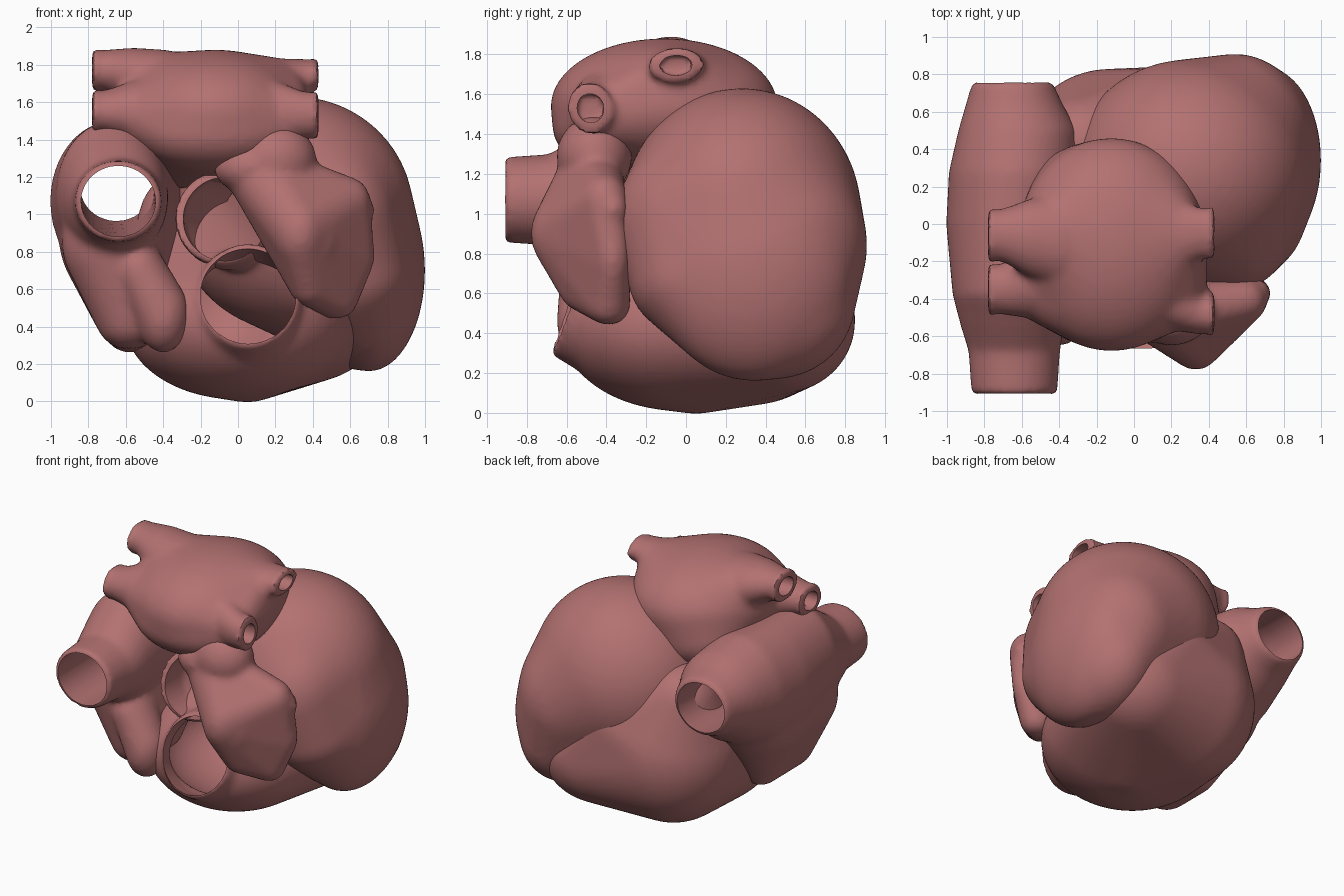
import bpy, bmesh, math
from mathutils import Vector, Matrix

if "Cube" in bpy.data.objects:
    bpy.data.objects.remove(bpy.data.objects["Cube"])

mat = bpy.data.materials.new("muscle")
mat.diffuse_color = (0.45, 0.165, 0.165, 1)
mat.use_nodes = True
mat.node_tree.nodes["Principled BSDF"].inputs["Base Color"].default_value = mat.diffuse_color


def blob(c, r, rz=0, ry=0):
    """Ellipsoid, optionally turned about z and y (degrees)."""
    def add(bm):
        m = (Matrix.Translation(c) @ Matrix.Rotation(math.radians(rz), 4, 'Z')
             @ Matrix.Rotation(math.radians(ry), 4, 'Y') @ Matrix.Diagonal((*r, 1)))
        bmesh.ops.create_uvsphere(bm, u_segments=48, v_segments=32, radius=1, matrix=m)
    return add


def hull(*pieces):
    """Taut skin stretched over several pieces."""
    def add(bm):
        tmp = bmesh.new()
        for p in pieces:
            p(tmp)
        res = bmesh.ops.convex_hull(tmp, input=tmp.verts)
        junk = {g for g in res["geom_interior"] + res["geom_unused"]
                if isinstance(g, bmesh.types.BMVert)}
        bmesh.ops.delete(tmp, geom=list(junk), context='VERTS')
        keep = bmesh.new()
        pts = [keep.verts.new(v.co) for v in tmp.verts]
        bmesh.ops.convex_hull(keep, input=pts)
        me = bpy.data.meshes.new("tmp")
        keep.to_mesh(me)
        bm.from_mesh(me)
        bpy.data.meshes.remove(me)
        tmp.free()
        keep.free()
    return add


def loft(rings, n=40):
    """Closed tube through elliptical rings (center, u axis, v axis)."""
    def add(bm):
        loops = []
        for c, u, v in rings:
            c, u, v = Vector(c), Vector(u), Vector(v)
            loops.append([bm.verts.new(c + u * math.cos(2 * math.pi * i / n)
                                       + v * math.sin(2 * math.pi * i / n)) for i in range(n)])
        for a, b in zip(loops, loops[1:]):
            for i in range(n):
                j = (i + 1) % n
                bm.faces.new((a[i], a[j], b[j], b[i]))
        bm.faces.new(loops[0])
        bm.faces.new(loops[-1])
    return add


def solid(name, pieces, smooth=6):
    """Fuse pieces into one smooth organic mass."""
    bm = bmesh.new()
    for p in pieces:
        p(bm)
    bmesh.ops.recalc_face_normals(bm, faces=bm.faces)
    me = bpy.data.meshes.new(name)
    bm.to_mesh(me)
    bm.free()
    ob = bpy.data.objects.new(name, me)
    bpy.context.collection.objects.link(ob)
    m = ob.modifiers.new("fuse", 'REMESH')
    m.mode = 'VOXEL'
    m.voxel_size = 0.022
    m = ob.modifiers.new("soften", 'SMOOTH')
    m.factor = 0.5
    m.iterations = smooth
    return ob


def part(name, pieces, hollow=(), smooth=6):
    """Fused mass with its cavity cut out."""
    ob = solid(name, pieces, smooth)
    cutter = None
    if hollow:
        cutter = solid(name + "_cavity", hollow, 3)
        cutter.hide_render = True
        m = ob.modifiers.new("hollow", 'BOOLEAN')
        m.operation = 'DIFFERENCE'
        m.solver = 'EXACT'
        m.object = cutter
    bpy.ops.object.select_all(action='DESELECT')
    ob.select_set(True)
    bpy.context.view_layer.objects.active = ob
    bpy.ops.object.convert(target='MESH')
    ob.data.materials.clear()
    ob.data.materials.append(mat)
    bpy.ops.object.shade_smooth_by_angle(angle=math.radians(45))
    if cutter:
        bpy.data.objects.remove(cutter)


# left ventricle with the open aortic root
def root(s, y0):
    return loft([((-.09, y0, .98), (.25 * s, .04, 0), (0, .07, .25 * s)),
                 ((-.05, -.2, .97), (.27 * s, .04, 0), (0, .06, .27 * s)),
                 ((.12, .1, .95), (.26 * s, 0, 0), (0, 0, .26 * s))])


part("left_ventricle",
     [hull(blob((.3, .28, 1.0), (.64, .6, .63)), blob((.7, .34, .7), (.3, .5, .54)),
           blob((.54, .42, .84), (.42, .49, .5)), blob((.52, .02, .95), (.34, .38, .42)),
           blob((.64, .44, .56), (.31, .41, .39)), blob((.58, .05, .68), (.34, .34, .3))),
      root(1, -.4)],
     [root(.86, -.6), blob((.3, .3, .92), (.42, .42, .42))], 8)


# right ventricle with the open pulmonary outflow
def outflow(s, out):
    return loft([((.06, -.58 - out, .57 + .3 * out), (.265 * s, 0, -.03), (.03, .1, .275 * s)),
                 ((.05, -.45, .52), (.32 * s, 0, 0), (0, .09, .31 * s)),
                 ((.04, -.2, .46), (.36 * s, 0, 0), (0, .03, .32 * s))])


part("right_ventricle",
     [hull(blob((0, -.03, .43), (.61, .6, .42)), blob((-.13, .33, .58), (.5, .5, .54)),
           blob((.36, .48, .46), (.42, .37, .36)), blob((-.26, .42, .97), (.27, .27, .27)),
           blob((.05, .05, .3), (.3, .3, .305)), blob((.15, .5, .77), (.35, .33, .28))),
      outflow(1, 0)],
     [outflow(.85, .25), blob((0, -.02, .43), (.51, .51, .34)),
      blob((-.1, .3, .6), (.38, .38, .4))], 8)

# right atrium: through vessel along y, body and hanging ear
vessel = [(-.91, -.64, 1.07, .23, .215), (-.68, -.64, 1.07, .245, .23),
          (-.55, -.65, 1.08, .275, .31), (-.38, -.67, 1.11, .3, .39),
          (0, -.665, 1.07, .34, .43), (.28, -.64, 1.09, .35, .41),
          (.5, -.62, 1.12, .32, .32), (.64, -.64, 1.14, .26, .24), (.76, -.65, 1.15, .215, .2)]
part("right_atrium",
     [loft([((x, y, z), (a, 0, 0), (0, 0, b)) for y, x, z, a, b in vessel]),
      hull(blob((-.64, .0, .9), (.32, .42, .4)), blob((-.68, -.38, .85), (.26, .22, .3)),
           blob((-.58, -.05, .38), (.13, .14, .12)), blob((-.58, -.36, .44), (.18, .17, .16))),
      hull(blob((-.4, -.49, .46), (.14, .16, .2)), blob((-.53, -.45, .7), (.14, .18, .16)))],
     [loft([((-.64, -1.1, 1.07), (.2, 0, 0), (0, 0, .19)),
            ((-.64, -.5, 1.07), (.2, 0, 0), (0, 0, .19)),
            ((-.65, .5, 1.14), (.2, 0, 0), (0, 0, .19)),
            ((-.65, .95, 1.15), (.19, 0, 0), (0, 0, .175))])], 10)

# left atrium with four vein stubs
body = hull(blob((-.12, -.11, 1.54), (.51, .57, .34)), blob((-.2, .14, 1.38), (.36, .3, .25)),
            blob((-.12, -.38, 1.44), (.42, .29, .22)), blob((-.5, -.33, 1.52), (.14, .2, .18)),
            blob((.26, -.4, 1.5), (.13, .15, .16)), blob((.25, -.06, 1.67), (.12, .2, .16)),
            blob((-.48, -.07, 1.68), (.12, .19, .18)))
veins, bores = [], []
for x, y, z, a, b, t in [(-.78, -.06, 1.77, .14, .11, 0), (-.78, -.35, 1.55, .13, .11, .03),
                         (.43, -.05, 1.745, .135, .085, .01), (.43, -.48, 1.53, .1, .115, .05)]:
    s = 1 if x > 0 else -1
    veins.append(loft([((x - s * d, y + (-.14 - y) * k, z + (1.55 - z) * k),
                        (0, a * g, t), (0, -t, b * g))
                       for d, k, g in [(.6, .7, 2.0), (.4, .45, 1.9), (.22, .2, 1.5),
                                       (.1, .03, 1.08), (.05, 0, .98), (0, 0, 1.07)]]))
    bores.append(loft([((x + s * d, y, z), (0, a * .62, t * .6), (0, -t * .6, b * .6))
                       for d in (.1, -.08, -.2)]))
part("left_atrium", [body] + veins, bores, 6)

# left ear: faceted flap lying over the ventricle
part("left_atrial_ear",
     [blob((.2, -.46, 1.29), (.22, .19, .2)), blob((.07, -.47, 1.25), (.2, .17, .14)),
      hull(blob((.14, -.48, 1.2), (.2, .16, .16)), blob((.33, -.63, .9), (.14, .15, .19)),
           blob((.59, -.41, 1.06), (.12, .12, .14)), blob((.63, -.37, .78), (.1, .09, .15)),
           blob((.38, -.52, .63), (.11, .12, .12)), blob((.52, -.39, .54), (.12, .11, .1))),
      blob((.64, -.37, 1.02), (.09, .08, .1)), blob((.42, -.6, .86), (.12, .1, .2), 30, 20)],
     (), 8)
